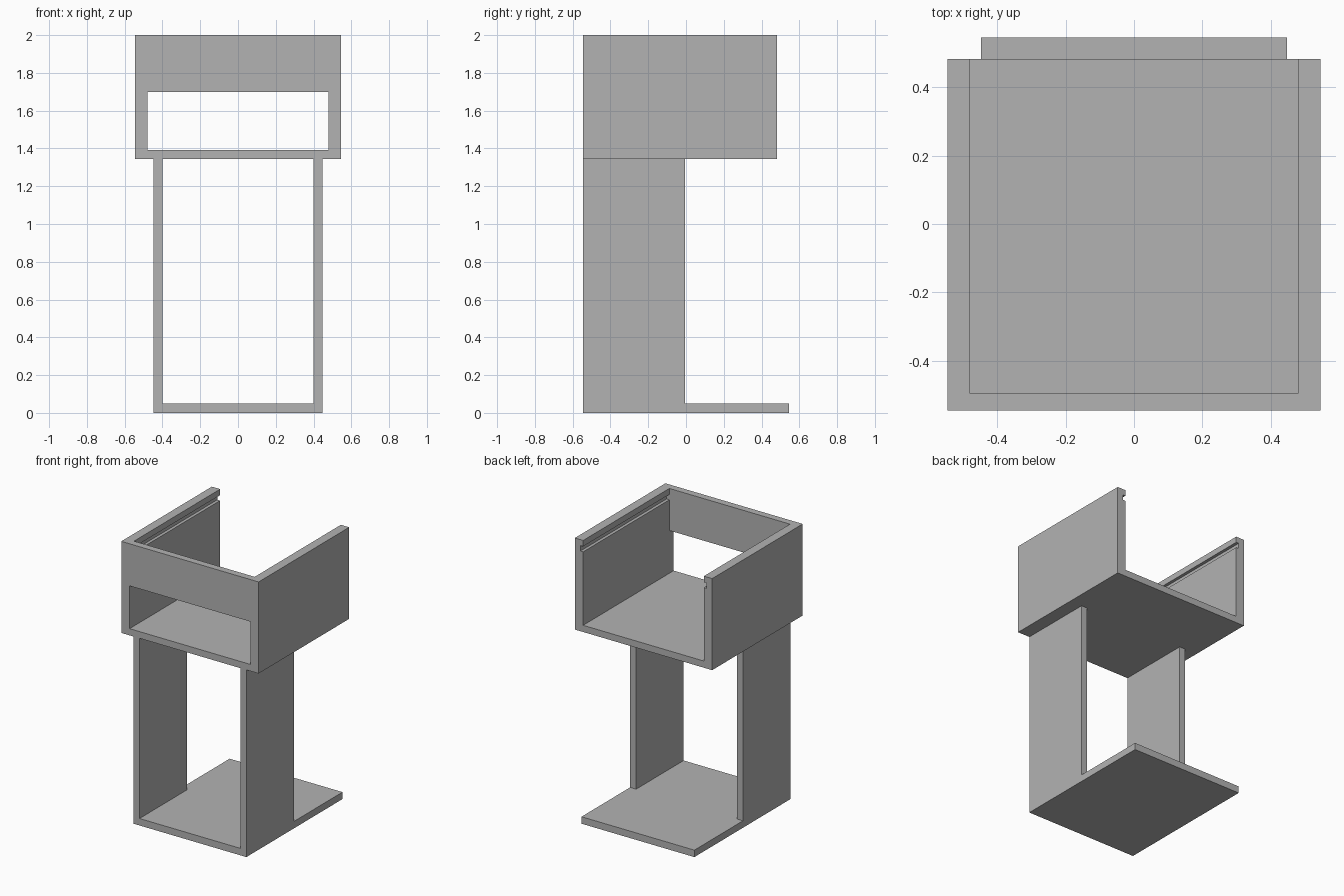
import bpy

default = bpy.data.objects.get("Cube")
if default:
    bpy.data.objects.remove(default, do_unlink=True)

grey = bpy.data.materials.new("plain grey")
grey.use_nodes = True
GREY = (0.45, 0.45, 0.45, 1)
grey.diffuse_color = GREY
grey.node_tree.nodes["Principled BSDF"].inputs["Base Color"].default_value = GREY


def block(name, x, y, z):
    """Box spanning the given (min, max) ranges."""
    bpy.ops.mesh.primitive_cube_add(size=1)
    ob = bpy.context.object
    ob.name = name
    ob.data.name = name
    for v in ob.data.vertices:
        v.co = [r[0] if c < 0 else r[1] for c, r in zip(v.co, (x, y, z))]
    ob.data.materials.append(grey)
    return ob


def cut(ob, x, y, z):
    """Remove a box-shaped volume from the object."""
    cutter = block("cutter", x, y, z)
    cutter.hide_render = True
    mod = ob.modifiers.new("cut", "BOOLEAN")
    mod.operation = "DIFFERENCE"
    mod.solver = "EXACT"
    mod.object = cutter
    bpy.context.view_layer.objects.active = ob
    bpy.ops.object.modifier_apply(modifier=mod.name)
    bpy.data.objects.remove(cutter, do_unlink=True)


FRONT, BACK = -0.545, 0.482       # tray depth
HALF, INNER = 0.545, 0.479        # tray outer and inner half width
BOTTOM, FLOOR = 1.343, 1.391      # tray underside and floor
LEG_OUT, LEG_IN = 0.448, 0.4      # leg outer and inner half width
PANEL = -0.495                    # inner face of the front panel
BASE = 0.05                       # base plate thickness
FAR = 1.0                         # overshoot for cutters

# Tray: open top and back, window in the front panel
tray = block("tray", (-HALF, HALF), (FRONT, BACK), (BOTTOM, 2))
cut(tray, (-INNER, INNER), (PANEL, FAR), (FLOOR, 3))
cut(tray, (-INNER, INNER), (-FAR, FAR - 1), (FLOOR, 1.698))

# Lid groove along both side walls
groove = INNER + 0.022
cut(tray, (-groove, groove), (PANEL, FAR), (1.918, 1.957))

# Stand: base plate with two side panels over its front half
stand = block("stand", (-LEG_OUT, LEG_OUT), (FRONT, 0.545), (0, BOTTOM))
cut(stand, (-LEG_IN, LEG_IN), (-FAR, FAR), (BASE, 3))
cut(stand, (-FAR, FAR), (-0.006, FAR), (BASE, 3))
